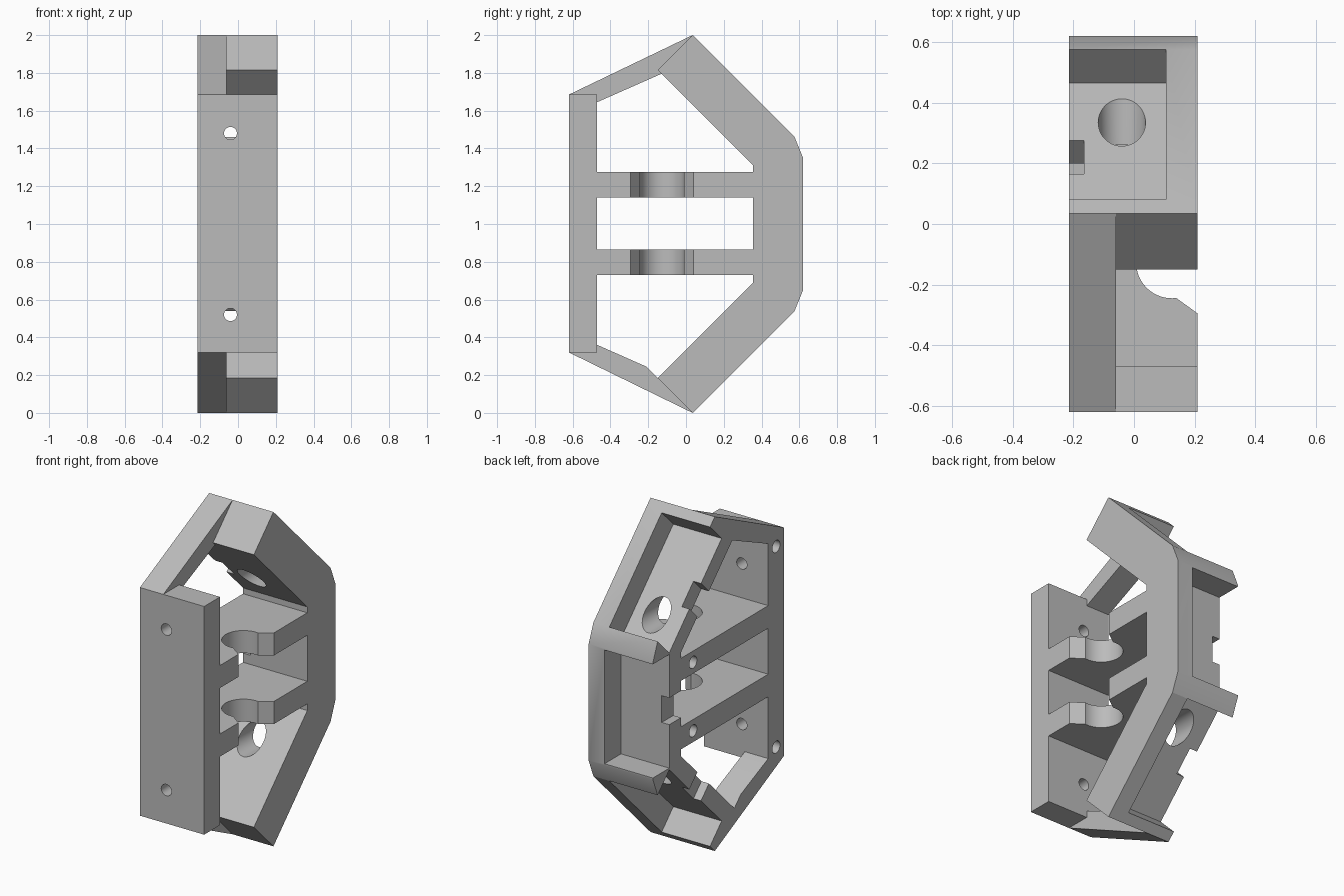
import bpy, bmesh, math
from mathutils import Vector

if "Cube" in bpy.data.objects:
    bpy.data.objects.remove(bpy.data.objects["Cube"])

X0, X1 = -0.215, 0.21          # overall width
PLATE_F, PLATE_B = -0.62, -0.47  # front plate depth
WALL_IN, FLOOR, BACK = 0.355, 0.465, 0.62  # rear shell layers
POCKET_X = 0.105               # inner side of the rim
HOLE_X = -0.04

grey = bpy.data.materials.new("light_grey")
grey.use_nodes = True
grey.diffuse_color = (0.5, 0.5, 0.5, 1)
grey.node_tree.nodes["Principled BSDF"].inputs["Base Color"].default_value = (0.5, 0.5, 0.5, 1)


def prism(name, pts, axis, lo, hi):
    """Extrude a 2D profile along an axis; profile holds the other two coordinates in order."""
    place = {"x": lambda a, b, t: (t, a, b),
             "y": lambda a, b, t: (a, t, b),
             "z": lambda a, b, t: (a, b, t)}[axis]
    bm = bmesh.new()
    face = bm.faces.new([bm.verts.new(place(a, b, lo)) for a, b in pts])
    grown = bmesh.ops.extrude_face_region(bm, geom=[face])
    move = Vector(place(0, 0, hi - lo))
    bmesh.ops.translate(bm, vec=move, verts=[v for v in grown["geom"] if isinstance(v, bmesh.types.BMVert)])
    bmesh.ops.recalc_face_normals(bm, faces=bm.faces)
    mesh = bpy.data.meshes.new(name)
    bm.to_mesh(mesh)
    bm.free()
    mesh.materials.append(grey)
    obj = bpy.data.objects.new(name, mesh)
    bpy.context.collection.objects.link(obj)
    return obj


def rod(a, b, r, axis, lo, hi, n=48):
    pts = [(a + r * math.cos(i * math.tau / n), b + r * math.sin(i * math.tau / n)) for i in range(n)]
    return prism("cutter", pts, axis, lo, hi)


def select_only(obj):
    bpy.ops.object.select_all(action="DESELECT")
    obj.select_set(True)
    bpy.context.view_layer.objects.active = obj


def cut(obj, cutters):
    for c in cutters:
        c.hide_render = True
        mod = obj.modifiers.new("cut", "BOOLEAN")
        mod.operation, mod.solver, mod.object = "DIFFERENCE", "EXACT", c
        select_only(obj)
        bpy.ops.object.modifier_apply(modifier=mod.name)
        bpy.data.objects.remove(c)


def flip(pts):
    """Mirror a (y, z) profile about mid height."""
    return [(y, 2 - z) for y, z in pts]


def slope_box(y0, y1, total, inward, outward):
    """Block lying on the 45 degree line y + z = total, reaching in and out of it."""
    a, b = (y0, total - y0), (y1, total - y1)
    return [(a[0] - inward, a[1] - inward), (b[0] - inward, b[1] - inward),
            (b[0] + outward, b[1] + outward), (a[0] + outward, a[1] + outward)]


# Rear shell: a bent slab with three open pockets in its outer side
upper = [(WALL_IN, 1), (WALL_IN, 1.31), (-0.15, 1.815), (0.035, 2), (0.575, 1.46), (BACK, 1.35)]
lower = flip(upper[1:])[::-1]
shell = prism("rear_shell", upper[1:] + lower, "x", X0, X1)

pocket = slope_box(-0.03, FLOOR, 1.815, 0, 0.3)
slot = slope_box(0.165, 0.275, 1.815, 0.2, 0.05)
middle = [(FLOOR, 0.66), (FLOOR, 1.34), (0.8, 1.34), (0.8, 0.66)]
middle_slot = [(0.3, 0.92), (0.3, 1.08), (0.5, 1.08), (0.5, 0.92)]
cutters = [prism("cutter", middle, "x", X0 - 0.1, POCKET_X),
           prism("cutter", middle_slot, "x", X0 - 0.1, X0 + 0.05)]
for side in (lambda p: p, flip):
    cutters.append(prism("cutter", side(pocket), "x", X0 - 0.1, POCKET_X))
    cutters.append(prism("cutter", side(slot), "x", X0 - 0.1, X0 + 0.05))
# Tool access holes in the sloping walls
for z in (1.48, 0.52):
    cutters.append(rod(HOLE_X, z, 0.078, "y", 0, 0.43))
cut(shell, cutters)

# Front plate with through holes and blind side holes
plate = prism("front_plate", [(PLATE_F, 0.32), (PLATE_B, 0.32), (PLATE_B, 1.685), (PLATE_F, 1.685)], "x", X0, X1)
cut(plate, [rod(HOLE_X, z, 0.034, "y", -0.8, -0.3) for z in (1.48, 0.52)]
    + [rod(-0.545, z, 0.036, "x", X0 - 0.1, X0 + 0.12) for z in (1.6, 0.4)])

# Shelves with a flared round cradle on the open side
cx, cy, r = 0.125, -0.127, 0.118
arc = [(cx + r * math.cos(t), cy + r * math.sin(t))
       for t in (math.radians(-83 - 194 * i / 32) for i in range(33))]
outline = [(X0, PLATE_B), (X1, PLATE_B), (X1, -0.295)] + arc + [(X1, 0.04), (X1, WALL_IN), (X0, WALL_IN)]
shelves = []
for name, z in (("upper_shelf", 1.14), ("lower_shelf", 0.73)):
    shelf = prism(name, outline, "z", z, z + 0.135)
    cut(shelf, [rod(0.24, z + 0.0675, 0.036, "x", X0 - 0.1, X0 + 0.2)])
    shelves.append(shelf)

# Slanted struts tying the plate to the shell tips
top_strut = prism("top_strut", [(PLATE_F, 1.685), (0.035, 2), (-0.15, 1.815), (-0.13, 1.795),
                                (PLATE_B, 1.645), (PLATE_B, 1.685)], "x", X0, -0.06)
bottom_strut = prism("bottom_strut", [(PLATE_F, 0.32), (0.035, 0), (-0.21, 0.245),
                                      (PLATE_B, 0.36), (PLATE_B, 0.32)], "x", X0, -0.06)

for obj in [shell, plate, top_strut, bottom_strut] + shelves:
    select_only(obj)
    bpy.ops.object.shade_smooth_by_angle(angle=math.radians(30))
